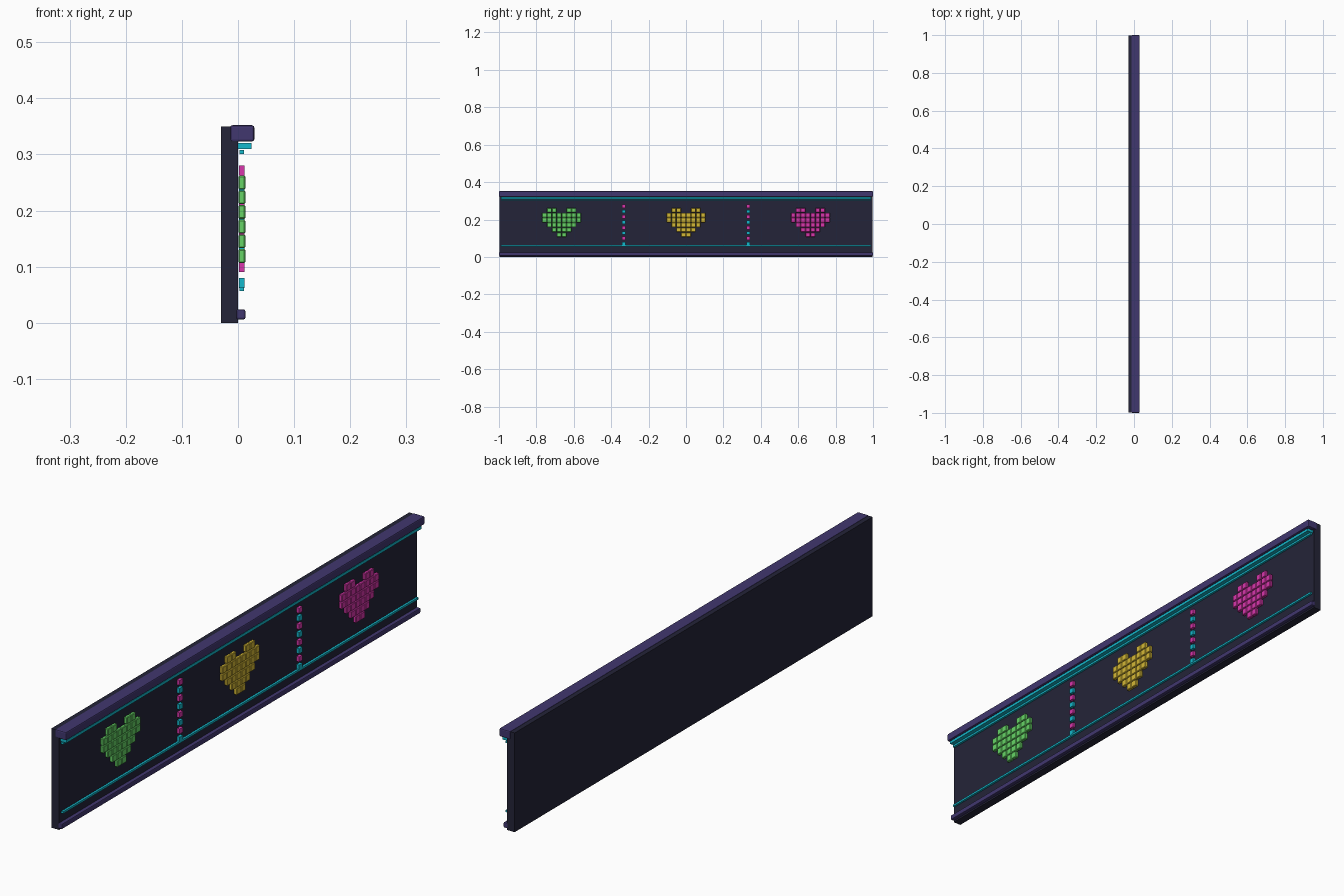
import bpy
import bmesh
from mathutils import Matrix, Vector

cube = bpy.data.objects.get("Cube")
if cube:
    bpy.data.objects.remove(cube, do_unlink=True)


def material(name, hex_code):
    srgb = [int(hex_code[i:i + 2], 16) / 255 for i in (0, 2, 4)]
    colour = [c / 12.92 if c < 0.04 else ((c + 0.055) / 1.055) ** 2.4 for c in srgb] + [1]
    mat = bpy.data.materials.new(name)
    mat.use_nodes = True
    mat.diffuse_color = colour
    mat.node_tree.nodes["Principled BSDF"].inputs["Base Color"].default_value = colour
    return mat


NAVY = material("dark navy", "242438")
PURPLE = material("deep purple", "41376F")
CYAN = material("cyan", "14B8CC")
MAGENTA = material("magenta", "D836AC")
GREEN = material("green", "66D466")
YELLOW = material("yellow", "D4B836")


def boxes(name, mat, spans, bevel=0.0, segments=1):
    """One object made of boxes, each given as a low and a high corner."""
    bm = bmesh.new()
    for low, high in spans:
        low, high = Vector(low), Vector(high)
        matrix = Matrix.Translation((low + high) / 2) @ Matrix.Diagonal((*(high - low), 1))
        bmesh.ops.create_cube(bm, size=1, matrix=matrix)
    mesh = bpy.data.meshes.new(name)
    bm.to_mesh(mesh)
    bm.free()
    mesh.materials.append(mat)
    obj = bpy.data.objects.new(name, mesh)
    bpy.context.collection.objects.link(obj)
    if bevel:
        mod = obj.modifiers.new("Bevel", "BEVEL")
        mod.width = bevel
        mod.segments = segments
    return obj


def strip(name, mat, x, z, half=1.0, bevel=0.0):
    """A bar running the whole length of the panel."""
    return boxes(name, mat, [((x[0], -half, z[0]), (x[1], half, z[1]))], bevel, 2)


# Panel and its rails
strip("wall_panel", NAVY, (-0.03, 0), (0, 0.35), 0.998)
strip("top_rail", PURPLE, (-0.014, 0.029), (0.323, 0.352), 1.0, 0.004)
strip("bottom_rail", PURPLE, (-0.003, 0.013), (0.006, 0.024), 1.0, 0.003)

# Light strips
strip("under_rail_light", CYAN, (0, 0.024), (0.31, 0.32), 0.99)
strip("upper_light_line", CYAN, (0.003, 0.011), (0.301, 0.308), 0.99)
strip("lower_light_line", CYAN, (0.003, 0.011), (0.057, 0.064), 0.99)

# Pixel hearts: half-row extents, as first and last filled column from the middle
HEART_ROWS = [(1, 3), (0, 4), (0, 4), (0, 3), (0, 2), (0, 1)]
PITCH, GAP = 0.0262, 0.0008


def heart(name, mat, centre):
    spans = []
    for row, (first, last) in enumerate(HEART_ROWS):
        top = 0.263 - row * PITCH
        for col in range(first, last):
            for y in (centre + col * PITCH, centre - (col + 1) * PITCH):
                spans.append(((0.001, y + GAP, top - PITCH + GAP),
                              (0.013, y + PITCH - GAP, top - GAP)))
    boxes(name, mat, spans, 0.002)


heart("green_heart", GREEN, -0.665)
heart("yellow_heart", YELLOW, 0)
heart("magenta_heart", MAGENTA, 0.665)

# Dotted dividers in alternating colours
for side, y in (("right", -0.333), ("left", 0.333)):
    for start, (colour, mat) in enumerate((("cyan", CYAN), ("magenta", MAGENTA))):
        spans = []
        for i in range(start, 8, 2):
            z = 0.071 + i * 0.0286
            spans.append(((0.002, y - 0.009, z - 0.009), (0.012, y + 0.009, z + 0.009)))
        boxes(f"{side}_divider_{colour}_dots", mat, spans)
